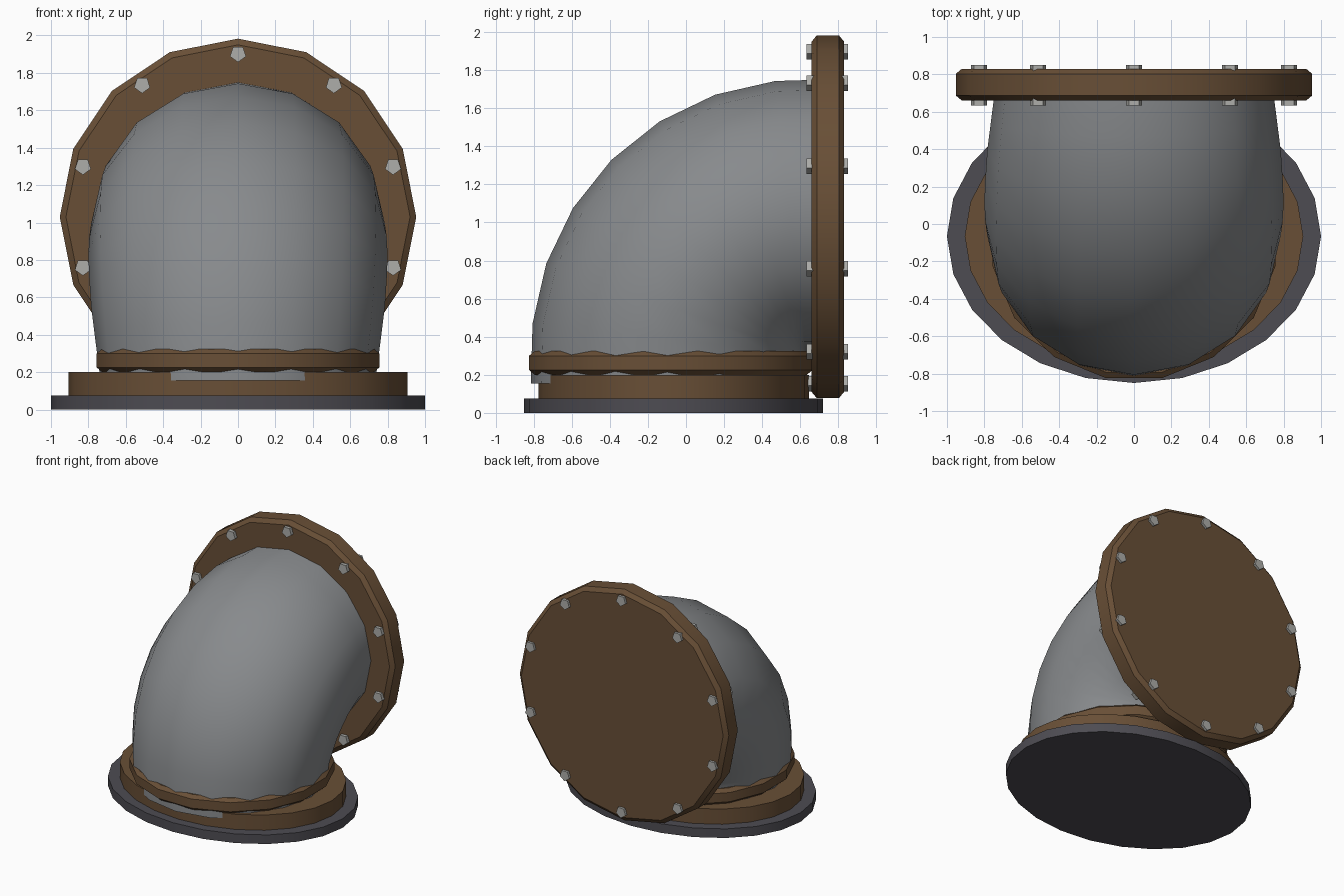
import bpy, bmesh, math
from mathutils import Vector

if "Cube" in bpy.data.objects:
    bpy.data.objects.remove(bpy.data.objects["Cube"])


def material(name, rgb):
    m = bpy.data.materials.new(name)
    m.diffuse_color = (*rgb, 1)
    m.use_nodes = True
    m.node_tree.nodes["Principled BSDF"].inputs["Base Color"].default_value = m.diffuse_color
    return m


BROWN = material("rust_brown", (0.140, 0.078, 0.037))
GREY = material("pipe_grey", (0.245, 0.255, 0.265))
DARK = material("dark_grey", (0.075, 0.072, 0.085))
STEEL = material("bolt_steel", (0.42, 0.42, 0.40))


def loft(name, rings, mat, smooth=30):
    """Skin a list of equal-length point rings and cap both ends."""
    bm = bmesh.new()
    vs = [[bm.verts.new(p) for p in ring] for ring in rings]
    n = len(vs[0])
    for a, b in zip(vs, vs[1:]):
        for i in range(n):
            j = (i + 1) % n
            bm.faces.new((a[i], a[j], b[j], b[i]))
    bm.faces.new(vs[0][::-1])
    bm.faces.new(vs[-1])
    bmesh.ops.recalc_face_normals(bm, faces=bm.faces)
    me = bpy.data.meshes.new(name)
    bm.to_mesh(me)
    bm.free()
    me.materials.append(mat)
    ob = bpy.data.objects.new(name, me)
    bpy.context.collection.objects.link(ob)
    if smooth:
        bpy.ops.object.select_all(action='DESELECT')
        ob.select_set(True)
        bpy.context.view_layer.objects.active = ob
        bpy.ops.object.shade_smooth_by_angle(angle=math.radians(smooth))
    return ob


def ellipse(n, rx, ry, start=0.0):
    angles = [math.radians(start) + math.tau * i / n for i in range(n)]
    return [(rx * math.cos(t), ry * math.sin(t)) for t in angles]


def flat_disc(name, n, profile, cy, ratio, mat, start=0.0):
    """Horizontal oval disc from (radius, z) steps."""
    rings = [[(x, cy + y, z) for x, y in ellipse(n, r, r * ratio, start)]
             for r, z in profile]
    return loft(name, rings, mat)


def upright_disc(name, n, profile, cx, cz, mat, start=90.0, smooth=30):
    """Disc facing along y from (radius, y) steps."""
    rings = [[(cx + x, y, cz + z) for x, z in ellipse(n, r, r, start)]
             for r, y in profile]
    return loft(name, rings, mat, smooth)


# Base plate and the raised ring on it
flat_disc("base_plate", 24, [(1.0, 0), (1.0, 0.075)], -0.065, 0.785, DARK)
flat_disc("base_ring", 24, [(0.905, 0.005), (0.905, 0.2)], -0.065, 0.785, BROWN)

# Chamfered collar around the foot of the pipe
flat_disc("collar", 16, [(0.74, 0.2), (0.77, 0.225), (0.77, 0.3), (0.74, 0.325)],
          -0.08, 0.985, BROWN, 11.25)

# Elbow pipe: oval sections swept through a right angle, widest mid-bend
HINGE_Y, HINGE_Z, BEND, RADIUS = 0.63, 0.307, 0.73, 0.715
WIDTHS = [0.765, 0.785, 0.795, 0.80, 0.795, 0.785, 0.765]


def section(width, angle, origin):
    out = Vector((0, -math.cos(angle), math.sin(angle)))
    return [Vector((x, 0, 0)) + origin + out * (BEND + r)
            for x, r in ellipse(16, width, RADIUS)]


hinge = Vector((0, HINGE_Y, HINGE_Z))
rings = [section(0.735, 0, Vector((0, HINGE_Y, 0.155)))]
for k, w in enumerate(WIDTHS):
    rings.append(section(w, math.radians(90 / 7 * (k + 0.5)), hinge))
rings.append(section(0.735, math.pi / 2, Vector((0, 0.78, HINGE_Z))))
loft("elbow_pipe", rings, GREY, 40)

# Chamfered end flange
FLANGE_Z = 1.03
upright_disc("flange", 16, [(0.92, 0.66), (0.953, 0.687), (0.953, 0.803), (0.92, 0.83)],
             0, FLANGE_Z, BROWN)

# Five-sided bolts passing through the flange
for i in range(10):
    a = math.tau * i / 10
    upright_disc(f"bolt_{i + 1}", 5, [(0.045, 0.633), (0.045, 0.85)],
                 0.872 * math.sin(a), FLANGE_Z + 0.872 * math.cos(a),
                 STEEL, -90, 0)
